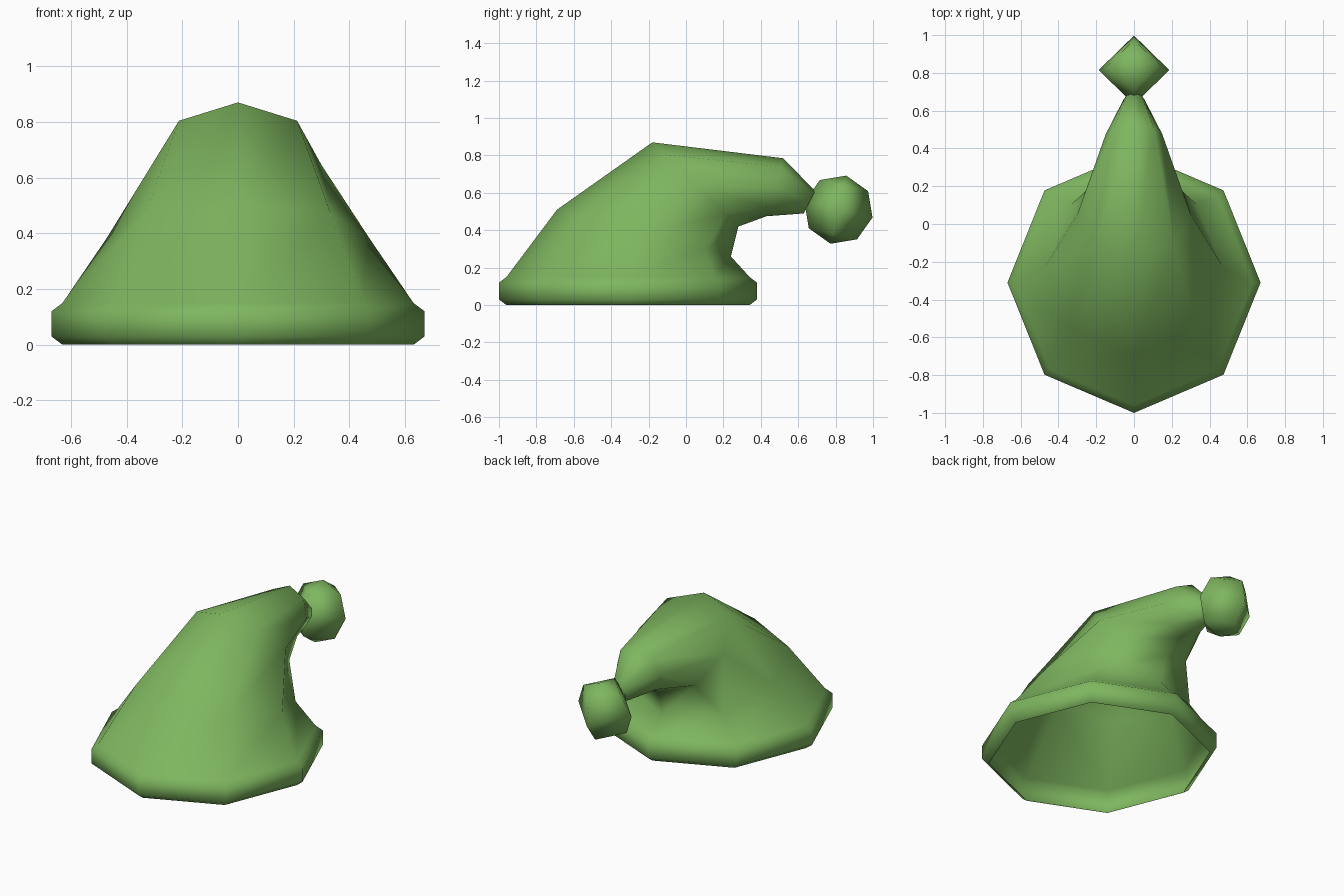
import bpy, bmesh
from math import sin, cos, pi, radians
from mathutils import Matrix

cube = bpy.data.objects.get("Cube")
if cube:
    bpy.data.objects.remove(cube, do_unlink=True)

# Single felt colour
felt = bpy.data.materials.new("green_felt")
felt.use_nodes = True
colour = (0.21, 0.47, 0.115, 1)
felt.diffuse_color = colour
felt.node_tree.nodes["Principled BSDF"].inputs["Base Color"].default_value = colour


def finish(bm, name):
    bmesh.ops.recalc_face_normals(bm, faces=bm.faces)
    for face in bm.faces:
        face.smooth = True
    mesh = bpy.data.meshes.new(name)
    bm.to_mesh(mesh)
    bm.free()
    mesh.materials.append(felt)
    obj = bpy.data.objects.new(name, mesh)
    bpy.context.collection.objects.link(obj)
    return obj


def ring(bm, front, back, half_width, sides=8):
    """Tilted oval ring through a front and a back (y, z) point."""
    cy, cz = (front[0] + back[0]) / 2, (front[1] + back[1]) / 2
    uy, uz = front[0] - cy, front[1] - cz
    angles = [2 * pi * i / sides for i in range(sides)]
    return [bm.verts.new((half_width * sin(a), cy + uy * cos(a), cz + uz * cos(a)))
            for a in angles]


# Hat: open rolled brim, then a cone that bends backwards to its tip
sections = [
    ((-0.96, 0.0), (0.34, 0.0), 0.63),
    ((-1.0, 0.03), (0.38, 0.03), 0.67),
    ((-1.0, 0.12), (0.38, 0.12), 0.67),
    ((-0.96, 0.15), (0.34, 0.15), 0.63),
    ((-0.69, 0.51), (0.24, 0.26), 0.47),
    ((-0.18, 0.87), (0.28, 0.42), 0.30),
    ((0.52, 0.785), (0.43, 0.475), 0.15),
    ((0.69, 0.61), (0.63, 0.49), 0.055),
]
bm = bmesh.new()
rings = [ring(bm, *s) for s in sections]
for low, high in zip(rings, rings[1:]):
    for i in range(len(low)):
        j = (i + 1) % len(low)
        bm.faces.new((low[i], low[j], high[j], high[i]))
bm.faces.new(rings[-1])
finish(bm, "hat_body")

# Pompom: coarse four-sided ball, slightly tilted
bm = bmesh.new()
bmesh.ops.create_uvsphere(bm, u_segments=4, v_segments=4, radius=0.187)
pompom = finish(bm, "pompom")
pompom.matrix_world = Matrix.Translation((0, 0.815, 0.51)) @ Matrix.Rotation(radians(-13), 4, "X")
